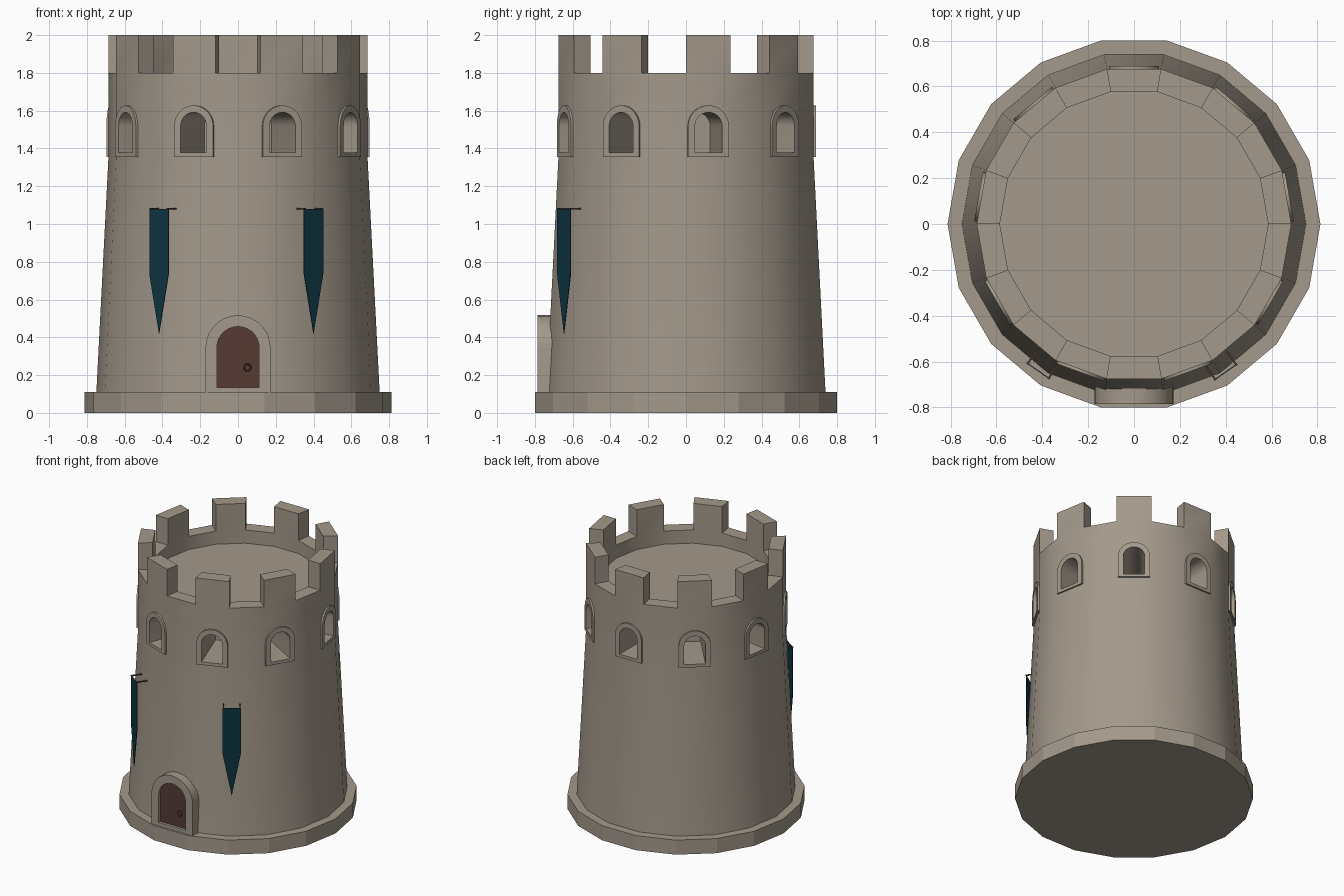
import bpy, bmesh, math
from math import sin, cos, pi, radians

if "Cube" in bpy.data.objects:
    bpy.data.objects.remove(bpy.data.objects["Cube"])


def material(name, rgb):
    m = bpy.data.materials.new(name)
    m.diffuse_color = (*rgb, 1)
    m.use_nodes = True
    m.node_tree.nodes["Principled BSDF"].inputs["Base Color"].default_value = m.diffuse_color
    return m


STONE = material("stone", (0.37, 0.32, 0.26))
BANNER = material("banner_teal", (0.004, 0.036, 0.053))
WOOD = material("door_wood", (0.095, 0.043, 0.034))
SIDES = 18


def place(u, d, z, a):
    """Point at tangent offset u, outward distance d, height z, facing plan angle a."""
    a = radians(a)
    return (d * cos(a) - u * sin(a), d * sin(a) + u * cos(a), z)


def finish(name, bm, mat, smooth=True):
    bmesh.ops.recalc_face_normals(bm, faces=bm.faces)
    me = bpy.data.meshes.new(name)
    bm.to_mesh(me)
    bm.free()
    me.materials.append(mat)
    ob = bpy.data.objects.new(name, me)
    bpy.context.collection.objects.link(ob)
    if smooth:
        shade(ob)
    return ob


def shade(ob):
    bpy.ops.object.select_all(action='DESELECT')
    ob.select_set(True)
    bpy.context.view_layer.objects.active = ob
    bpy.ops.object.shade_smooth_by_angle(angle=radians(30))


def arch(r, z0, spring, n=14):
    """Round-headed outline as (u, z) pairs."""
    pts = [(-r, z0), (r, z0)]
    return pts + [(r * cos(pi * i / n), spring + r * sin(pi * i / n)) for i in range(n + 1)]


def prism(bm, outline, d0, d1, a):
    back, front = [[bm.verts.new(place(u, d, z, a)) for u, z in outline] for d in (d0, d1)]
    n = len(outline)
    bm.faces.new(back)
    bm.faces.new(front)
    for i in range(n):
        j = (i + 1) % n
        bm.faces.new((back[i], back[j], front[j], front[i]))


def arch_frame(bm, outer, inner, d0, d1, a):
    loops = [[bm.verts.new(place(u, d, z, a)) for u, z in o]
             for o, d in ((outer, d0), (outer, d1), (inner, d1), (inner, d0))]
    n = len(outer)
    for k in range(4):
        p, q = loops[k], loops[(k + 1) % 4]
        for i in range(n):
            j = (i + 1) % n
            bm.faces.new((p[i], p[j], q[j], q[i]))


def lathe(bm, profile):
    """Revolve (radius, z) rings and cap both ends; returns faces per band."""
    rings = [[bm.verts.new((r * cos(2 * pi * i / SIDES), r * sin(2 * pi * i / SIDES), z))
              for i in range(SIDES)] for r, z in profile]
    bands = []
    for p, q in zip(rings, rings[1:]):
        bands.append([bm.faces.new((p[i], p[(i + 1) % SIDES], q[(i + 1) % SIDES], q[i]))
                      for i in range(SIDES)])
    bm.faces.new(rings[0])
    bm.faces.new(rings[-1])
    return bands


# Plinth
bm = bmesh.new()
lathe(bm, [(0.813, 0), (0.813, 0.11)])
finish("plinth", bm, STONE, smooth=False)

# Tapered wall with parapet; every other sill face is raised into a merlon
bm = bmesh.new()
bands = lathe(bm, [(0.753, 0.05), (0.686, 1.35), (0.686, 1.64), (0.686, 1.8),
                   (0.585, 1.8), (0.585, 1.7)])
raised = bmesh.ops.extrude_face_region(bm, geom=bands[3][0::2], use_keep_orig=False)
bmesh.ops.delete(bm, geom=[f for f in bands[3][0::2] if f.is_valid], context='FACES_ONLY')
for v in raised["geom"]:
    if isinstance(v, bmesh.types.BMVert):
        v.co.z = 2.0
tower = finish("tower_wall", bm, STONE, smooth=False)

# Deep window niches cut into the wall
WINDOWS = [10 + 40 * i for i in range(9)]
opening = arch(0.073, 1.378, 1.518)
bm = bmesh.new()
for a in WINDOWS:
    prism(bm, opening, 0.32, 0.74, a)
cutter = finish("window_cutter", bm, STONE, smooth=False)
cutter.hide_render = True
mod = tower.modifiers.new("niches", 'BOOLEAN')
mod.operation, mod.solver, mod.object = 'DIFFERENCE', 'EXACT', cutter
bpy.context.view_layer.objects.active = tower
bpy.ops.object.modifier_apply(modifier=mod.name)
bpy.data.objects.remove(cutter)
shade(tower)

# Window surrounds
bm = bmesh.new()
for a in WINDOWS:
    arch_frame(bm, arch(0.11, 1.355, 1.518), opening, 0.66, 0.688, a)
finish("window_frames", bm, STONE)

# Door surround, door leaf and ring handle
door_in = arch(0.112, 0.135, 0.345)
bm = bmesh.new()
arch_frame(bm, arch(0.172, 0.105, 0.345), door_in, 0.69, 0.785, -90)
finish("door_frame", bm, STONE)
bm = bmesh.new()
prism(bm, door_in, 0.70, 0.765, -90)
finish("door", bm, WOOD)
bpy.ops.mesh.primitive_torus_add(major_segments=12, minor_segments=6, major_radius=0.018,
                                 minor_radius=0.004, location=(0.05, -0.767, 0.24),
                                 rotation=(pi / 2, 0, 0))
handle = bpy.context.object
handle.name = "door_handle"
handle.data.materials.append(WOOD)

# Pennants, each hung from two short rods
for side, a, u0, d in (("right", -55, -0.043, 0.758), ("left", -125, 0.025, 0.764)):
    w = 0.062
    bm = bmesh.new()
    prism(bm, [(u0 - w, 1.08), (u0 - w, 0.735), (u0, 0.42), (u0 + w, 0.735), (u0 + w, 1.08)],
          d - 0.002, d + 0.002, a)
    finish("pennant_" + side, bm, BANNER, smooth=False)
    bm = bmesh.new()
    for s in (-1, 1):
        c, h = u0 + s * 0.056, 0.004
        prism(bm, [(c - h, 1.076), (c + h, 1.076), (c + h, 1.084), (c - h, 1.084)],
              d - 0.095, d + 0.004, a)
    finish("pennant_rods_" + side, bm, WOOD, smooth=False)
